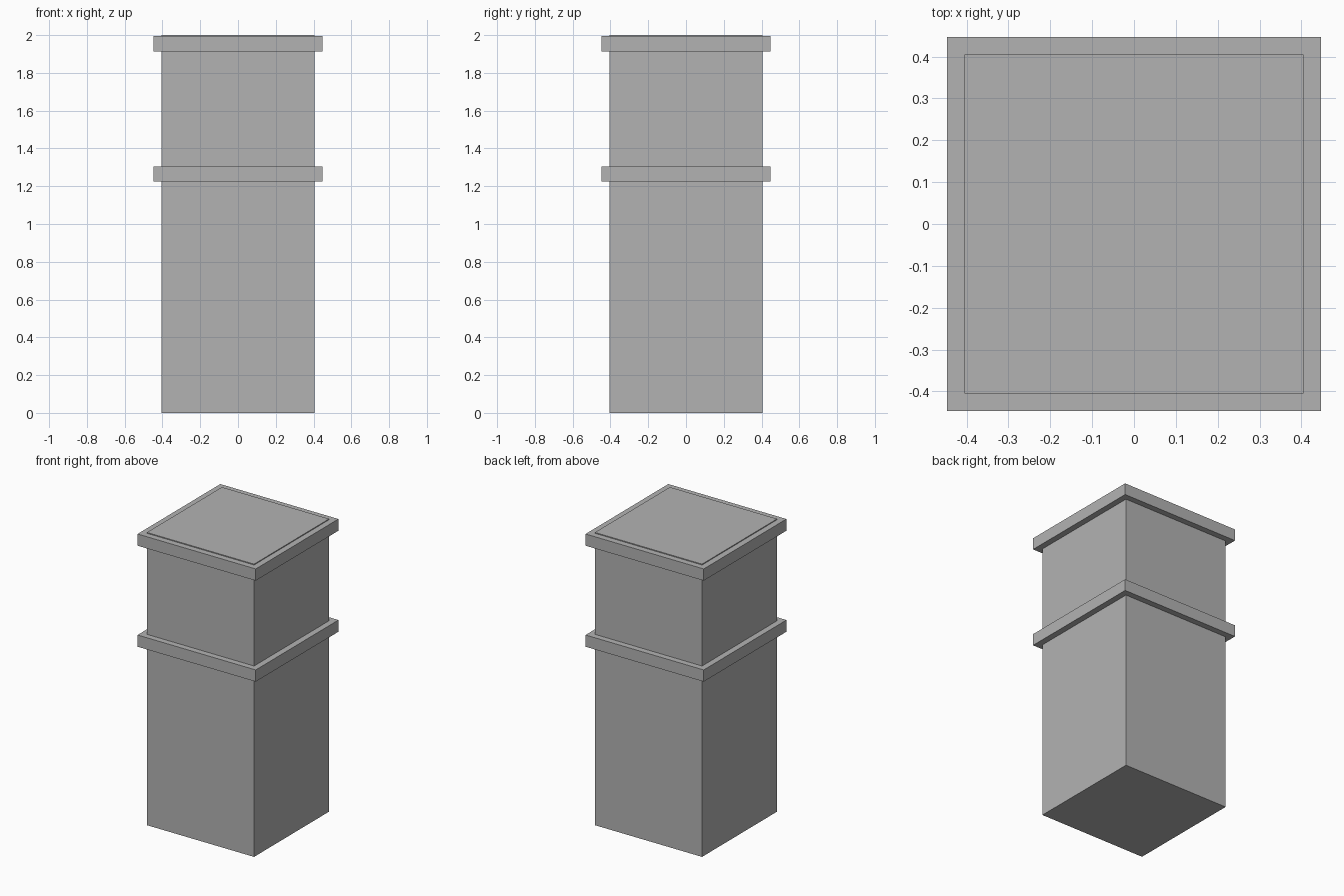
import bpy

# Remove the default object
default = bpy.data.objects.get("Cube")
if default:
    bpy.data.objects.remove(default, do_unlink=True)

# Single flat colour
GREY = (0.45, 0.45, 0.45, 1.0)
grey = bpy.data.materials.new("plain_grey")
grey.use_nodes = True
grey.diffuse_color = GREY
shader = next(n for n in grey.node_tree.nodes if n.type == "BSDF_PRINCIPLED")
shader.inputs["Base Color"].default_value = GREY


def square_block(name, width, bottom, top):
    """Add a square block centred on the z axis, between two heights."""
    bpy.ops.mesh.primitive_cube_add(size=1, location=(0, 0, (bottom + top) / 2))
    block = bpy.context.object
    block.name = name
    block.scale = (width, width, top - bottom)
    bpy.ops.object.transform_apply(location=False, rotation=False, scale=True)
    block.data.materials.append(grey)
    return block


BODY_WIDTH = 0.81
BAND_WIDTH = 0.893
BAND_HEIGHT = 0.08

# Tall shaft, its top standing just proud of the upper band
square_block("shaft", BODY_WIDTH, 0, 2)

# Projecting bands around the shaft
for name, bottom in (("middle_band", 1.224), ("top_band", 1.914)):
    square_block(name, BAND_WIDTH, bottom, bottom + BAND_HEIGHT)
